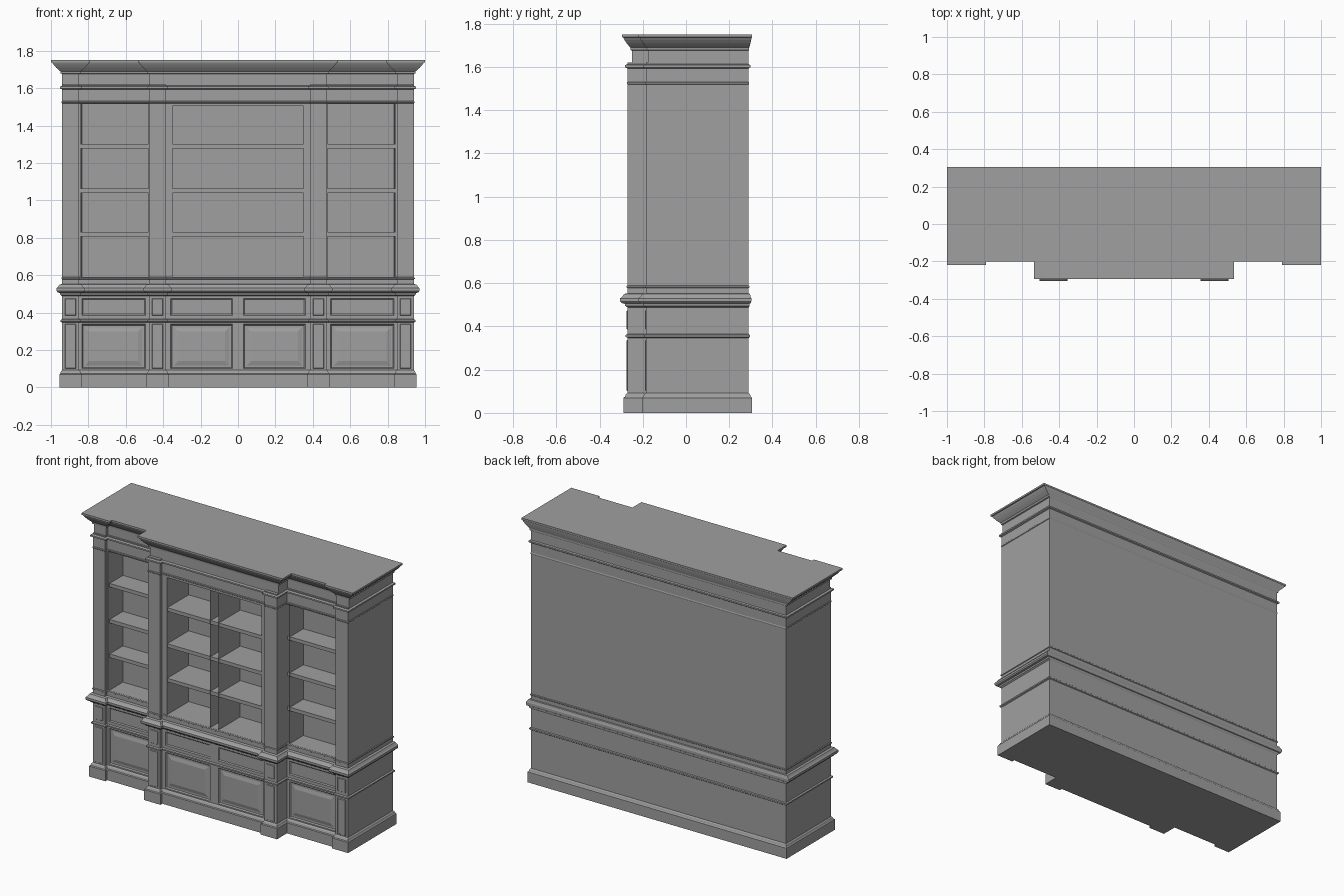
import bpy
import bmesh

if "Cube" in bpy.data.objects:
    bpy.data.objects.remove(bpy.data.objects["Cube"], do_unlink=True)

grey = bpy.data.materials.new("painted_grey")
grey.use_nodes = True
grey.diffuse_color = (0.35, 0.35, 0.35, 1)
grey.node_tree.nodes["Principled BSDF"].inputs["Base Color"].default_value = (0.35, 0.35, 0.35, 1)

BACK = 0.29
SIDE = 0.94
WING = 0.475     # outer edge of the projecting centre
POST = 0.85      # inner edge of the end posts


def mirrored_plan(right_side):
    """Closed counter-clockwise plan from the points right of the centre line."""
    left = [(-x, y) for x, y in reversed(right_side)]
    return left + right_side


body_plan = mirrored_plan([(0.385, -0.25), (0.385, -0.27), (WING, -0.27), (WING, -0.165),
                           (POST, -0.165), (POST, -0.185), (SIDE, -0.185), (SIDE, BACK)])
crown_plan = mirrored_plan([(WING, -0.25), (WING, -0.155), (POST, -0.155),
                            (POST, -0.175), (SIDE, -0.175), (SIDE, BACK)])


def offset_plan(plan, d, front, back):
    """Move every wall outward by d with mitred corners."""
    def push(a, b):
        dx, dy = b[0] - a[0], b[1] - a[1]
        if abs(dx) > abs(dy):
            return (0, -d * front) if dx > 0 else (0, d * back)
        return (d, 0) if dy > 0 else (-d, 0)
    out = []
    for i, p in enumerate(plan):
        n1 = push(plan[i - 1], p)
        n2 = push(p, plan[(i + 1) % len(plan)])
        out.append((p[0] + n1[0] + n2[0], p[1] + n1[1] + n2[1]))
    return out


def loft(plan, profile, front=1, back=1):
    bm = bmesh.new()
    rings = [[bm.verts.new((x, y, z)) for x, y in offset_plan(plan, d, front, back)]
             for d, z in profile]
    n = len(plan)
    for low, high in zip(rings, rings[1:]):
        for i in range(n):
            j = (i + 1) % n
            bm.faces.new((low[i], low[j], high[j], high[i]))
    bm.faces.new(rings[0][::-1])
    bm.faces.new(rings[-1])
    bm.normal_update()
    return bm


def finish(bm, name):
    mesh = bpy.data.meshes.new(name)
    bm.to_mesh(mesh)
    bm.free()
    mesh.materials.append(grey)
    obj = bpy.data.objects.new(name, mesh)
    bpy.context.collection.objects.link(obj)
    return obj


def box(name, x0, x1, y0, y1, z0, z1):
    return finish(loft([(x0, y0), (x1, y0), (x1, y1), (x0, y1)], [(0, z0), (0, z1)]), name)


def cut_panel(bm, x0, x1, z0, z1, y, steps):
    """Cut a rectangle into a front wall, then inset it by (width, depth) steps."""
    def candidates():
        found = []
        for f in bm.faces:
            c = f.calc_center_median()
            if f.normal.y < -0.9 and abs(c.y - y) < 0.001:
                xs = [v.co.x for v in f.verts]
                zs = [v.co.z for v in f.verts]
                if min(xs) < x1 - 1e-4 and max(xs) > x0 + 1e-4 and min(zs) < z1 - 1e-4 and max(zs) > z0 + 1e-4:
                    found.append(f)
        return found
    for co, no in (((x0, 0, 0), (1, 0, 0)), ((x1, 0, 0), (1, 0, 0)),
                   ((0, 0, z0), (0, 0, 1)), ((0, 0, z1), (0, 0, 1))):
        faces = candidates()
        geom = set(faces)
        for f in faces:
            geom.update(f.edges)
            geom.update(f.verts)
        bmesh.ops.bisect_plane(bm, geom=list(geom), plane_co=co, plane_no=no, dist=1e-5)
        bm.normal_update()
    for face in candidates():
        for width, depth in steps:
            bmesh.ops.inset_individual(bm, faces=[face], thickness=width, depth=depth,
                                       use_even_offset=True)
            bm.normal_update()


DOOR = [(0.006, -0.008), (0.012, 0), (0.022, 0.006)]
DRAWER = [(0.006, -0.006)]
PLATE = [(0.003, 0.004)]


def opening(depth):
    return [(0.0005, -depth)]


# Cabinet body with doors, drawers and open compartments
body = loft(body_plan, [(0, 0.05), (0, 1.62)])
for s in (-1, 1):
    def cut(a, b, z0, z1, y, steps):
        cut_panel(body, min(s * a, s * b), max(s * a, s * b), z0, z1, y, steps)
    cut(0.495, 0.835, 0.1, 0.338, -0.165, DOOR)
    cut(0.495, 0.835, 0.385, 0.475, -0.165, DRAWER)
    cut(0.03, 0.36, 0.1, 0.338, -0.25, DOOR)
    cut(0.03, 0.36, 0.385, 0.475, -0.25, DRAWER)
    for a, b, y in ((0.4, 0.46, -0.27), (0.865, 0.925, -0.185)):
        cut(a, b, 0.1, 0.338, y, PLATE)
        cut(a, b, 0.385, 0.475, y, PLATE)
    cut(WING + 0.003, POST - 0.008, 0.59, 1.515, -0.165, opening(0.145))
cut_panel(body, -0.35, 0.35, 0.59, 1.505, -0.25, opening(0.23))
finish(body, "cabinet_body")

# Shelves
for z in (0.82, 1.05, 1.29):
    box("centre_shelf", -0.352, 0.352, -0.245, -0.01, z - 0.012, z + 0.012)
    for s, side in ((1, "left"), (-1, "right")):
        xs = sorted((s * 0.476, s * 0.844))
        box(side + "_shelf", xs[0], xs[1], -0.16, -0.01, z - 0.012, z + 0.012)

# Plinth, ledge and small beads that follow the stepped plan
finish(loft(body_plan, [(0.015, 0), (0.015, 0.07), (0.01, 0.074), (0.006, 0.086), (0, 0.092)],
            1.3), "plinth")
finish(loft(body_plan, [(0, 0.488), (0.01, 0.495), (0.012, 0.505), (0.024, 0.508), (0.03, 0.516),
                        (0.03, 0.53), (0.022, 0.538), (0.014, 0.55), (0, 0.553)],
            1.15, 0.4), "waist_ledge")


def bead(name, z, half, out):
    profile = [(0, z - half), (out, z - half * 0.5), (out, z + half * 0.5), (0, z + half)]
    finish(loft(body_plan, profile, 1, 0.6), name)


bead("door_bead", 0.356, 0.009, 0.009)
bead("base_bead", 0.583, 0.006, 0.005)
bead("lower_frieze_bead", 1.525, 0.006, 0.003)
bead("upper_frieze_bead", 1.603, 0.01, 0.012)

# Flared crown
finish(loft(crown_plan, [(0, 1.6), (0, 1.675), (0.008, 1.678), (0.01, 1.69), (0.02, 1.698),
                         (0.033, 1.71), (0.046, 1.725), (0.053, 1.736), (0.06, 1.738), (0.06, 1.75)],
            0.75, 0.25), "crown")
